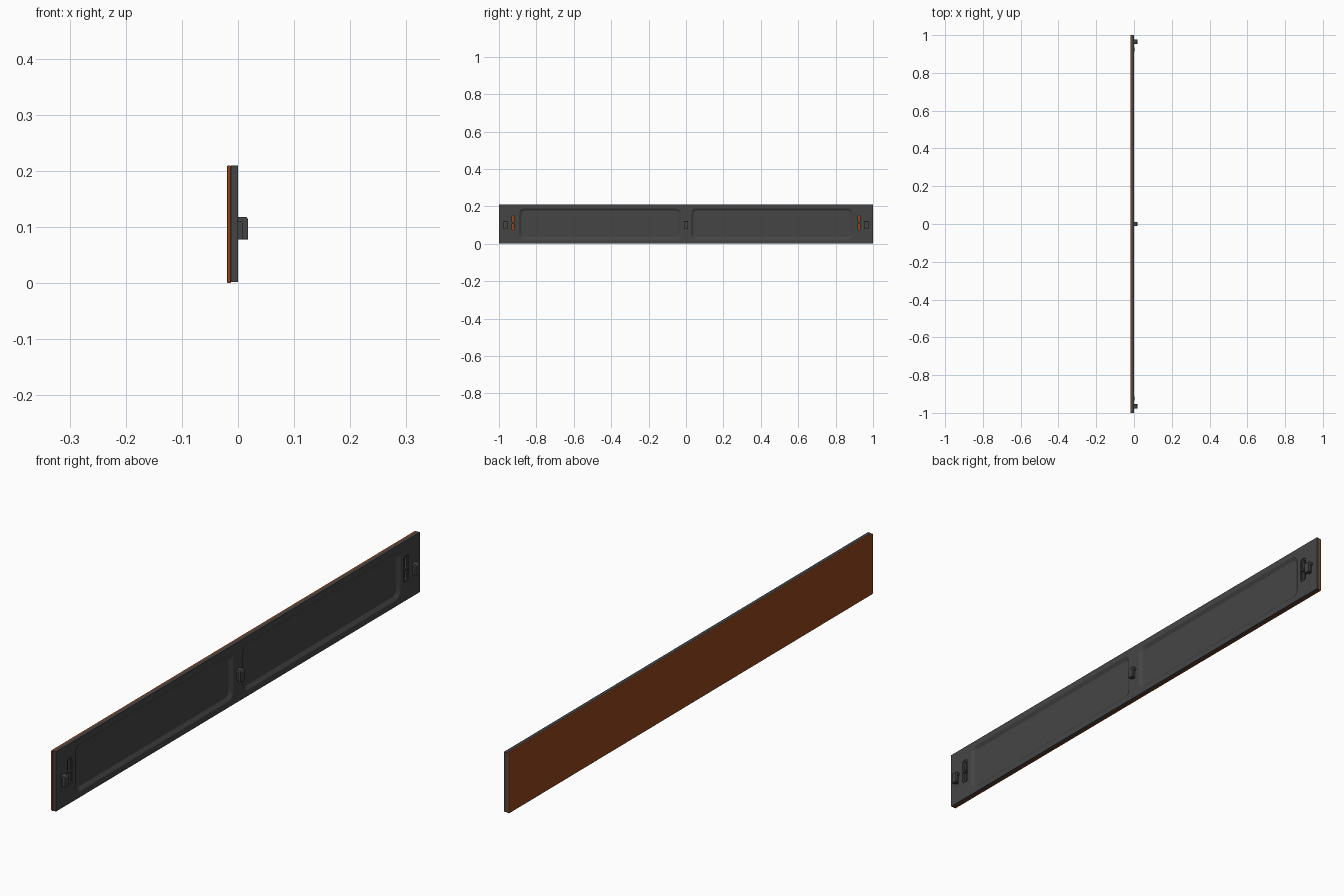
import bpy, bmesh, math

if "Cube" in bpy.data.objects:
    bpy.data.objects.remove(bpy.data.objects["Cube"])

def material(name, rgb):
    m = bpy.data.materials.new(name)
    m.diffuse_color = (*rgb, 1)
    m.use_nodes = True
    m.node_tree.nodes["Principled BSDF"].inputs["Base Color"].default_value = m.diffuse_color
    return m

WOOD = material("wood", (0.30, 0.06, 0.01))
DARK = material("dark_plastic", (0.06, 0.06, 0.06))

def finish(name, bm, mat):
    bmesh.ops.recalc_face_normals(bm, faces=bm.faces)
    me = bpy.data.meshes.new(name)
    bm.to_mesh(me)
    bm.free()
    ob = bpy.data.objects.new(name, me)
    bpy.context.collection.objects.link(ob)
    me.materials.append(mat)
    return ob

def box(name, x, y, z, mat):
    bm = bmesh.new()
    bmesh.ops.create_cube(bm, size=1)
    for v in bm.verts:
        v.co = [(a + b) / 2 + c * (b - a) for (a, b), c in zip((x, y, z), v.co)]
    return finish(name, bm, mat)

def loft(name, cy, cz, rings, mat, seg=6):
    """Rounded rectangles in the yz plane, each (x, half_y, half_z, radius), joined along x."""
    bm = bmesh.new()
    loops = []
    for x, hy, hz, r in rings:
        loop = []
        for q, (sy, sz) in enumerate(((1, 1), (-1, 1), (-1, -1), (1, -1))):
            for i in range(seg + 1):
                a = (q + i / seg) * math.pi / 2
                loop.append(bm.verts.new((x, cy + sy * (hy - r) + r * math.cos(a),
                                          cz + sz * (hz - r) + r * math.sin(a))))
        loops.append(loop)
    bm.faces.new(loops[0])
    bm.faces.new(loops[-1])
    n = len(loops[0])
    for a, b in zip(loops, loops[1:]):
        for i in range(n):
            bm.faces.new((a[i], a[(i + 1) % n], b[(i + 1) % n], b[i]))
    return finish(name, bm, mat)

def extrude_y(name, profile, y0, y1, mat):
    bm = bmesh.new()
    f = bm.faces.new([bm.verts.new((x, y0, z)) for x, z in profile])
    g = bmesh.ops.extrude_face_region(bm, geom=[f])["geom"]
    bmesh.ops.translate(bm, vec=(0, y1 - y0, 0),
                        verts=[v for v in g if isinstance(v, bmesh.types.BMVert)])
    return finish(name, bm, mat)

def bevel(ob, width, segments=2):
    m = ob.modifiers.new("bevel", "BEVEL")
    m.width, m.segments = width, segments

# wooden front board
front = box("front_board", (-0.0195, -0.0125), (-1, 1), (0, 0.21), WOOD)
bevel(front, 0.002)

# dark backing with two sloped recesses and two stepped slots
back = box("back_panel", (-0.0125, 0), (-1, 1), (0.002, 0.21), DARK)
cutters = []
for s in (-1, 1):
    cutters.append(loft("recess_cutter", s * 0.46, 0.106,
                        [(0.002, 0.434, 0.085, 0.026), (0, 0.432, 0.083, 0.025),
                         (-0.008, 0.420, 0.071, 0.018)], DARK))
    cutters.append(loft("slot_cutter", s * 0.925, 0.112,
                        [(0.002, 0.013, 0.045, 0.008), (-0.003, 0.013, 0.045, 0.008),
                         (-0.003, 0.006, 0.040, 0.005), (-0.016, 0.006, 0.040, 0.005)], DARK))
bpy.context.view_layer.objects.active = back
for c in cutters:
    m = back.modifiers.new("cut", "BOOLEAN")
    m.operation, m.solver, m.object = "DIFFERENCE", "EXACT", c
    bpy.ops.object.modifier_apply(modifier=m.name)
    bpy.data.objects.remove(c)

# small bars across the slots
for s in (-1, 1):
    bar = box("slot_bar", (-0.010, 0.002), (s * 0.925 - 0.011, s * 0.925 + 0.011),
              (0.108, 0.116), DARK)
    bevel(bar, 0.001, 1)

# hanging hooks: an overhanging lip with a narrow web behind it
lip = [(-0.001, 0.118), (0.015, 0.118), (0.018, 0.114), (0.018, 0.078),
       (0.008, 0.078), (0.008, 0.109), (-0.001, 0.109)]
for y in (-0.965, 0, 0.965):
    hook = extrude_y("hook", lip, y - 0.011, y + 0.011, DARK)
    bevel(hook, 0.0012, 2)
    box("hook_web", (-0.001, 0.010), (y - 0.005, y + 0.005), (0.078, 0.112), DARK)
